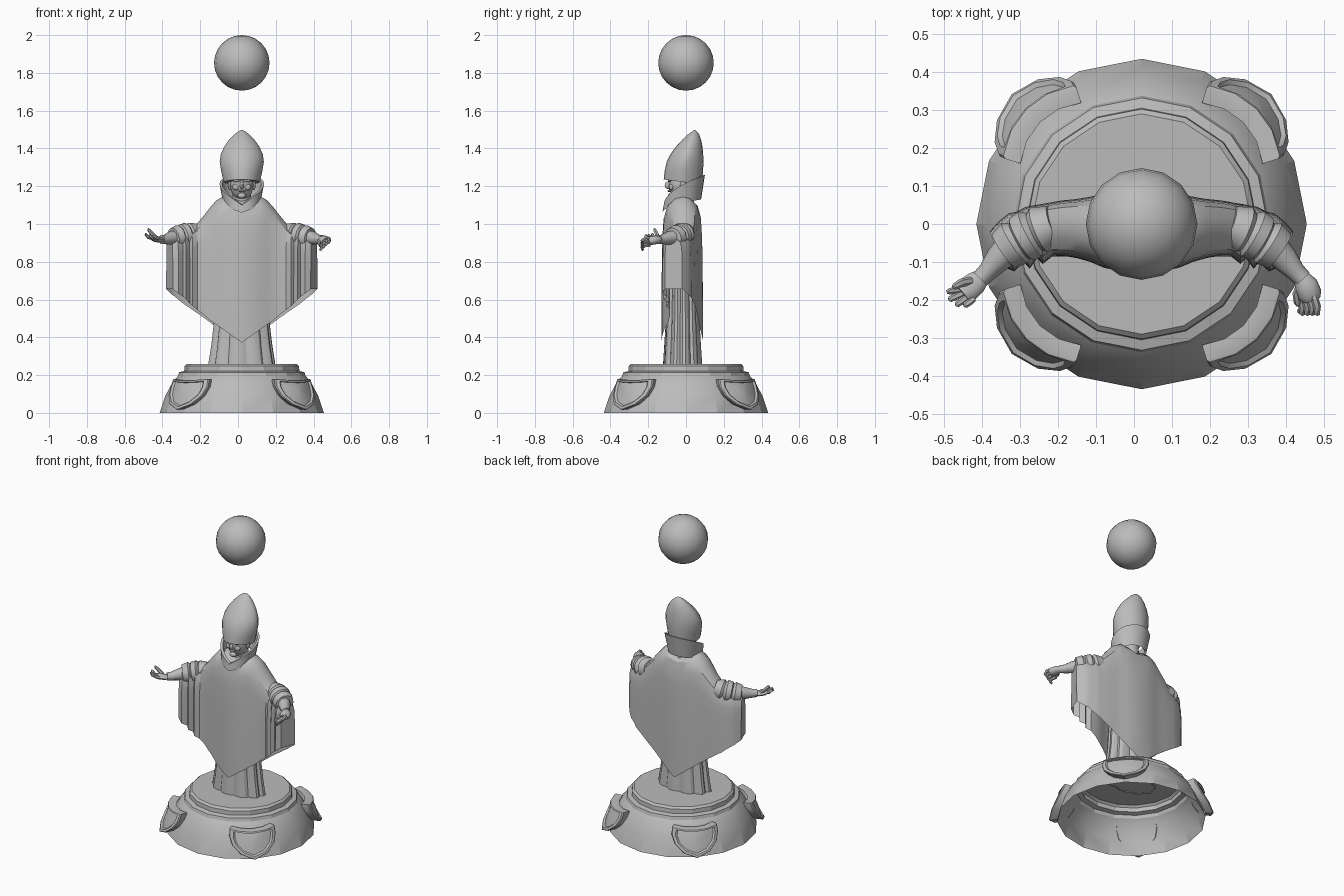
import bpy, bmesh, math
from mathutils import Vector

if "Cube" in bpy.data.objects:
    bpy.data.objects.remove(bpy.data.objects["Cube"])

CX = 0.02  # axis of the statue
stone = bpy.data.materials.new("grey_stone")
stone.diffuse_color = (0.5, 0.5, 0.5, 1)
stone.use_nodes = True
stone.node_tree.nodes["Principled BSDF"].inputs["Base Color"].default_value = stone.diffuse_color


def finish(name, bm, angle=35):
    bmesh.ops.recalc_face_normals(bm, faces=bm.faces)
    me = bpy.data.meshes.new(name)
    bm.to_mesh(me)
    bm.free()
    me.materials.append(stone)
    ob = bpy.data.objects.new(name, me)
    bpy.context.collection.objects.link(ob)
    bpy.ops.object.select_all(action='DESELECT')
    ob.select_set(True)
    bpy.context.view_layer.objects.active = ob
    bpy.ops.object.shade_smooth_by_angle(angle=math.radians(angle))
    return ob


def loft(name, rings, closed=True, start=True, end=True, angle=35):
    """Bridge equal-length rings of points, optionally capping both ends."""
    bm = bmesh.new()
    vs = [[bm.verts.new(p) for p in r] for r in rings]
    n = len(rings[0])
    for a, b in zip(vs, vs[1:]):
        for i in range(n if closed else n - 1):
            j = (i + 1) % n
            bm.faces.new((a[i], a[j], b[j], b[i]))
    if start:
        bm.faces.new(vs[0])
    if end:
        bm.faces.new(vs[-1])
    return finish(name, bm, angle)


def tube(name, pts, sides=8, flat=1.0, angle=50):
    """Round tube through (x, y, z, radius) points; flat squashes it vertically."""
    P = [Vector(p[:3]) for p in pts]
    rings = []
    for i, p in enumerate(P):
        d = (P[min(i + 1, len(P) - 1)] - P[max(i - 1, 0)]).normalized()
        side = d.cross(Vector((0, 0, 1))).normalized()
        up = side.cross(d)
        r = pts[i][3]
        rings.append([p + side * r * math.cos(t) + up * r * flat * math.sin(t)
                      for t in (2 * math.pi * k / sides for k in range(sides))])
    return loft(name, rings, angle=angle)


def oval(z, rx, y0, y1, n=24, power=1.0):
    """Horizontal oval between front y0 and back y1; power > 1 pinches the sides."""
    c, h = (y0 + y1) / 2, (y1 - y0) / 2
    pts = []
    for k in range(n):
        t = 2 * math.pi * k / n
        s = math.sin(t)
        pts.append((CX + rx * math.cos(t), c + h * math.copysign(abs(s) ** power, s), z))
    return pts


def ball(name, loc, scale, seg=16, rings=10):
    bm = bmesh.new()
    bmesh.ops.create_uvsphere(bm, u_segments=seg, v_segments=rings, radius=1)
    for v in bm.verts:
        v.co = Vector([v.co[i] * scale[i] + loc[i] for i in range(3)])
    return finish(name, bm, 60)


# Hollow stepped pedestal
profile = [(0, .435), (.09, .405), (.17, .362), (.195, .338), (.215, .332),
           (.222, .305), (.248, .303), (.26, .29)]
loft("pedestal", [oval(z, r, -r, r, 16) for z, r in profile], start=False, angle=20)

# Four curved shields with raised rims
outline = [(-1, 1), (-.5, .97), (0, .96), (.5, .97), (1, 1), (1, .75), (.85, .45),
           (.5, .17), (0, 0), (-.5, .17), (-.85, .45), (-1, .75)]


def shield(name, heading):
    def ring(s, off):
        pts = []
        for a, h in outline:
            a, h = a * s, .6 + (h - .6) * s
            t = heading + a * .34
            r = .485 - .06 * h - .022 * a * a + off
            pts.append((CX + r * math.cos(t), r * math.sin(t), .015 + .165 * h))
        return pts
    loft(name, [ring(.95, -.05), ring(1, -.005), ring(.96, 0), ring(.82, 0),
                ring(.76, -.012), ring(.4, -.010), ring(.02, -.008)], start=False)


for i, nm in enumerate(("back_right", "back_left", "front_left", "front_right")):
    shield("shield_" + nm, math.pi / 4 + i * math.pi / 2)

# Pleated under-robe
rings = []
for z, rx, ry in ((.255, .175, .102), (.35, .16, .096), (.45, .148, .09), (.75, .13, .08)):
    ring = []
    for k in range(40):
        t = 2 * math.pi * k / 40
        f = 1 + (.0, .03, .0, -.09)[k % 4]
        ring.append((CX + rx * f * math.cos(t), -.018 + ry * f * math.sin(t), z))
    rings.append(ring)
loft("under_robe", rings, start=False, angle=25)

# Cloak: front-to-back sections, as
# (front x, back x, front y, back y, top z, bottom z), from the middle outward
cols = [(0, 0, -.13, .09, 1.13, .372), (.05, .05, -.126, .089, 1.14, .407),
        (.10, .10, -.115, .08, 1.145, .443), (.135, .135, -.10, .072, 1.125, .468),
        (.17, .17, -.09, .066, 1.085, .492), (.20, .21, -.085, .062, 1.04, .52),
        (.235, .25, -.085, .055, .995, .545), (.26, .28, -.105, .05, .965, .565),
        (.275, .305, -.09, .045, .955, .58), (.295, .33, -.118, .032, .95, .60),
        (.31, .35, -.10, .028, .94, .615), (.335, .375, -.125, .008, .93, .632),
        (.365, .40, -.112, -.02, .92, .655)]
steps = [(0, 1), (.2, 1), (.4, .99), (.6, .98), (.75, .95), (.86, .9), (.94, .75), (.985, .4)]


def cloak_section(c, s):
    xf, xb, yf, yb, zt, zb = c
    ym, xm, h = (yf + yb) / 2, (xf + xb) / 2, zt - zb

    def side(x, y, dz):
        return [(CX + s * (xm + (x - xm) * w), ym + (y - ym) * w,
                 zb - dz * (1 - u) + (h + 0) * u) for u, w in steps]
    drop = .022 * max(0, 1 - xf / .36)
    return side(xf, yf, 0) + [(CX + s * xm, ym, zt)] + side(xb, yb, drop)[::-1]


sections = [cloak_section(c, -1) for c in cols[:0:-1]] + [cloak_section(c, 1) for c in cols]
loft("cloak", sections, closed=False, angle=32)

# Standing collar, low in front and tall behind
layers = []
for rx, yf, yb, z0, dz in ((.098, -.125, .08, 1.06, .07), (.118, -.118, .10, 1.10, .16),
                           (.104, -.102, .088, 1.105, .152), (.085, -.095, .07, 1.07, .07)):
    layer = []
    for k in range(24):
        t = 2 * math.pi * k / 24
        y = (yf + yb) / 2 - (yb - yf) / 2 * math.cos(t)
        layer.append((CX + rx * math.sin(t), y, z0 + dz * abs(math.sin(t / 2))))
    layers.append(layer)
loft("collar", layers, start=False, end=False)

# Head and face
ball("head", (CX, -.025, 1.21), (.062, .068, .085))
tube("neck", [(CX, -.005, 1.08, .05), (CX, -.01, 1.19, .048)], 12)
ball("nose", (CX, -.096, 1.205), (.011, .017, .02), 8, 6)
ball("chin", (CX, -.078, 1.15), (.024, .018, .016), 10, 6)
ball("mouth", (CX, -.088, 1.175), (.02, .01, .006), 8, 6)
for s, nm in ((-1, "left"), (1, "right")):
    ball("ear_" + nm, (CX + s * .063, -.015, 1.205), (.01, .016, .026), 8, 6)
    ball("cheek_" + nm, (CX + s * .03, -.077, 1.195), (.02, .014, .017), 8, 6)
    ball("brow_" + nm, (CX + s * .026, -.086, 1.229), (.021, .01, .007), 8, 6)

# Tall pointed hat, with a ridge down each side
hat = [(1.235, .096, -.118, .085), (1.28, .109, -.113, .09), (1.33, .117, -.102, .093),
       (1.37, .111, -.082, .091), (1.41, .093, -.053, .087), (1.445, .068, -.021, .08),
       (1.475, .039, .012, .07), (1.49, .019, .033, .058), (1.497, .004, .043, .049)]
hat_rings = [oval(z, rx, y0, y1, 24, 1.25) for z, rx, y0, y1 in hat]
hat_rings[0] = [(x, y, 1.22 - .13 * y) for x, y, z in hat_rings[0]]
loft("hat", hat_rings, angle=40)

# Gathered sleeves and forearms
for s, nm in ((-1, "left"), (1, "right")):
    def arm(pts):
        return [(CX + s * x, y, z, r) for x, y, z, r in pts]
    tube("sleeve_" + nm, arm([(.23, .0, .955, .05), (.268, -.015, .945, .064),
                              (.28, -.021, .942, .055), (.292, -.026, .94, .067),
                              (.315, -.04, .935, .064), (.323, -.044, .933, .054),
                              (.333, -.05, .932, .063), (.362, -.07, .925, .055),
                              (.368, -.074, .925, .035)]), 14, angle=30)
    tube("forearm_" + nm, arm([(.34, -.055, .93, .042), (.375, -.09, .925, .036),
                               (.405, -.125, .918, .026), (.425, -.145, .918, .024)]), 10)

# Open hand with the palm up
tube("palm_left", [(-.395, -.135, .915, .02), (-.415, -.153, .916, .03),
                   (-.438, -.172, .922, .033), (-.452, -.184, .928, .024)], 10, .5)
tips = [(-.488, -.178, .945), (-.484, -.198, .94), (-.466, -.212, .938), (-.444, -.214, .936)]
for i, (x, y, z) in enumerate(tips):
    bx, by = -.458 + .012 * i, -.172 - .008 * i
    tube(f"finger_left_{i+1}", [(bx, by, .924, .009), ((bx + x) / 2, (by + y) / 2, .928, .0095),
                                (x, y, z, .008), (x - .002, y - .002, z + .006, .003)], 6)
tube("thumb_left", [(-.43, -.15, .925, .011), (-.455, -.155, .948, .011),
                    (-.472, -.165, .968, .009), (-.476, -.168, .976, .004)], 6)

# Relaxed hand with the fingers curling down
tube("palm_right", [(.44, -.14, .918, .022), (.453, -.16, .916, .031),
                    (.463, -.185, .912, .032), (.468, -.2, .908, .024)], 10, .75)
for i in range(4):
    x, z = .482 - .013 * i, .924 - .012 * i
    tube(f"finger_right_{i+1}", [(x - .008, -.19, z, .01), (x, -.218, z - .002, .0105),
                                 (x, -.234, z - .014, .009), (x - .008, -.228, z - .026, .007)], 6)
tube("thumb_right", [(.44, -.16, .915, .012), (.428, -.185, .905, .011),
                     (.43, -.208, .897, .009), (.433, -.216, .895, .004)], 6)

# Sphere floating overhead
ball("floating_sphere", (CX, 0, 1.853), (.147, .147, .147), 16, 12)
